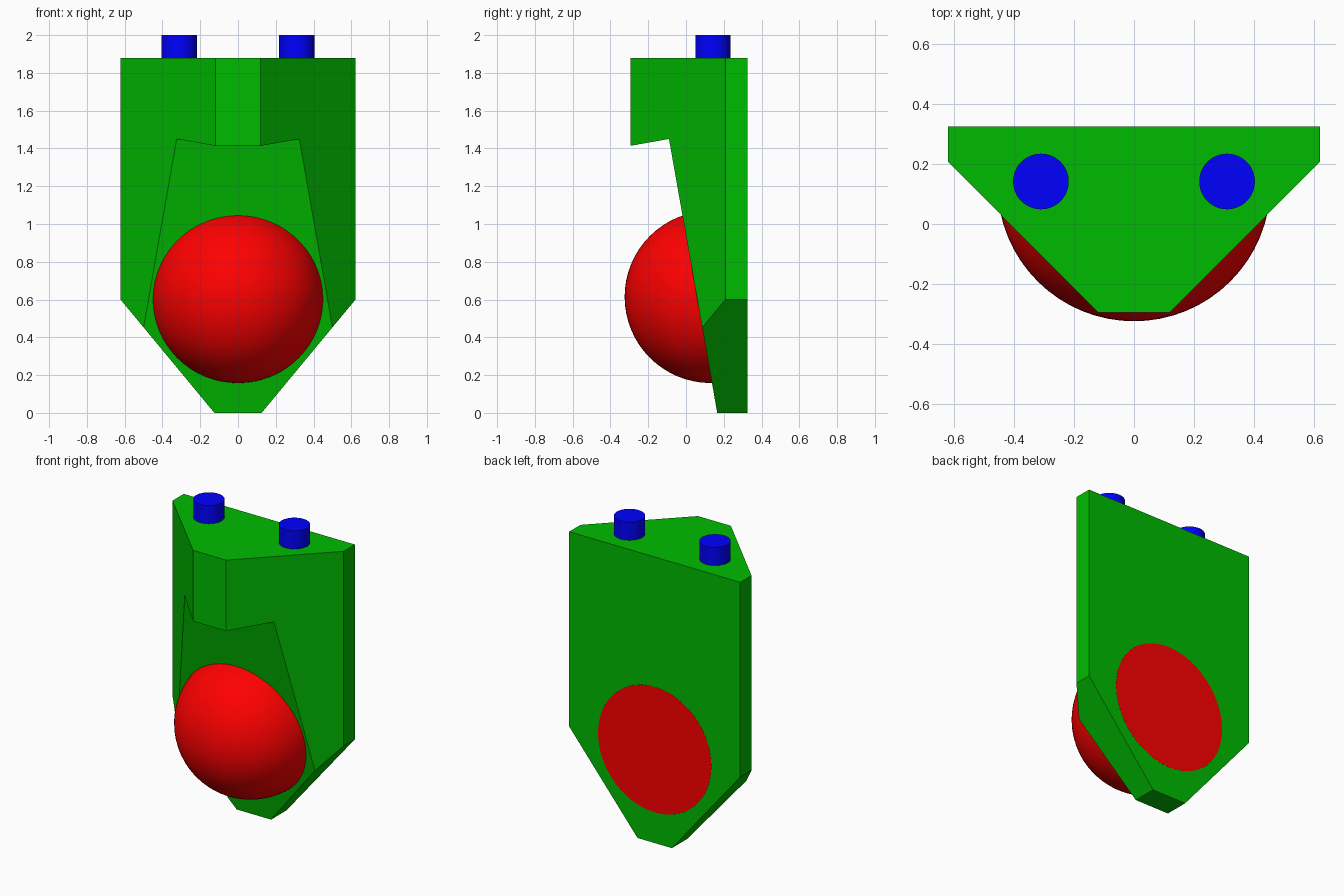
import bpy, bmesh, math
from mathutils import Matrix, Vector

if "Cube" in bpy.data.objects:
    bpy.data.objects.remove(bpy.data.objects["Cube"])


def material(name, rgb):
    m = bpy.data.materials.new(name)
    m.diffuse_color = (*rgb, 1)
    m.use_nodes = True
    m.node_tree.nodes["Principled BSDF"].inputs["Base Color"].default_value = m.diffuse_color
    return m


def make_object(name, bm, mat=None):
    bmesh.ops.recalc_face_normals(bm, faces=bm.faces[:])
    mesh = bpy.data.meshes.new(name)
    bm.to_mesh(mesh)
    bm.free()
    ob = bpy.data.objects.new(name, mesh)
    bpy.context.collection.objects.link(ob)
    if mat:
        mesh.materials.append(mat)
    return ob


def prism(points, direction):
    bm = bmesh.new()
    face = bm.faces.new([bm.verts.new(p) for p in points])
    new = bmesh.ops.extrude_face_region(bm, geom=[face])["geom"]
    verts = [v for v in new if isinstance(v, bmesh.types.BMVert)]
    bmesh.ops.translate(bm, verts=verts, vec=direction)
    bmesh.ops.recalc_face_normals(bm, faces=bm.faces[:])
    return bm


def slice_off(bm, point, normal):
    """Remove everything on the normal side of a plane and cap the cut."""
    cut = bmesh.ops.bisect_plane(bm, geom=bm.verts[:] + bm.edges[:] + bm.faces[:],
                                 plane_co=point, plane_no=normal, clear_outer=True)
    edges = [e for e in cut["geom_cut"] if isinstance(e, bmesh.types.BMEdge)]
    bmesh.ops.contextual_create(bm, geom=edges)


def smooth(ob, degrees=30):
    bpy.ops.object.select_all(action='DESELECT')
    ob.select_set(True)
    bpy.context.view_layer.objects.active = ob
    bpy.ops.object.shade_smooth_by_angle(angle=math.radians(degrees))


green = material("green", (0, 0.5, 0))
red = material("red", (1, 0, 0))
blue = material("blue", (0, 0, 1))
BACK, TOP = 0.325, 1.88

# Body: chamfered plan, tapered towards the foot
half = [(0.622, BACK), (0.622, 0.208), (0.12, -0.295)]
plan = half + [(-x, y) for x, y in reversed(half)]
bm = prism([(x, y, 0) for x, y in plan], (0, 0, TOP))
for s in (-1, 1):
    slice_off(bm, (s * 0.125, 0, 0), Vector((s * 0.6, 0, -0.497)))
body = make_object("body", bm, green)

# Sloping front recess under the brow
recess = [(-0.5, 1.378), (-0.09, 1.45), (0.183, -0.1), (-0.5, -0.1)]
cutter = make_object("recess_cutter", prism([(-1, y, z) for y, z in recess], (2, 0, 0)), green)
cutter.hide_render = True
cutter.hide_set(True)
cut = body.modifiers.new("recess", 'BOOLEAN')
cut.operation, cut.solver, cut.object = 'DIFFERENCE', 'EXACT', cutter

# Ball, cut flat just clear of the back face
bm = bmesh.new()
bmesh.ops.create_uvsphere(bm, u_segments=64, v_segments=32, radius=0.456,
                          matrix=Matrix.Translation((0, 0.131, 0.614)))
slice_off(bm, (0, BACK + 0.0005, 0), Vector((0, 1, 0)))
smooth(make_object("ball", bm, red))

# Two pegs on the top
for side, s in (("left", -1), ("right", 1)):
    bm = bmesh.new()
    bmesh.ops.create_cone(bm, cap_ends=True, segments=48, radius1=0.093, radius2=0.093,
                          depth=2 - TOP, matrix=Matrix.Translation((s * 0.311, 0.142, (2 + TOP) / 2)))
    smooth(make_object(side + "_peg", bm, blue))
